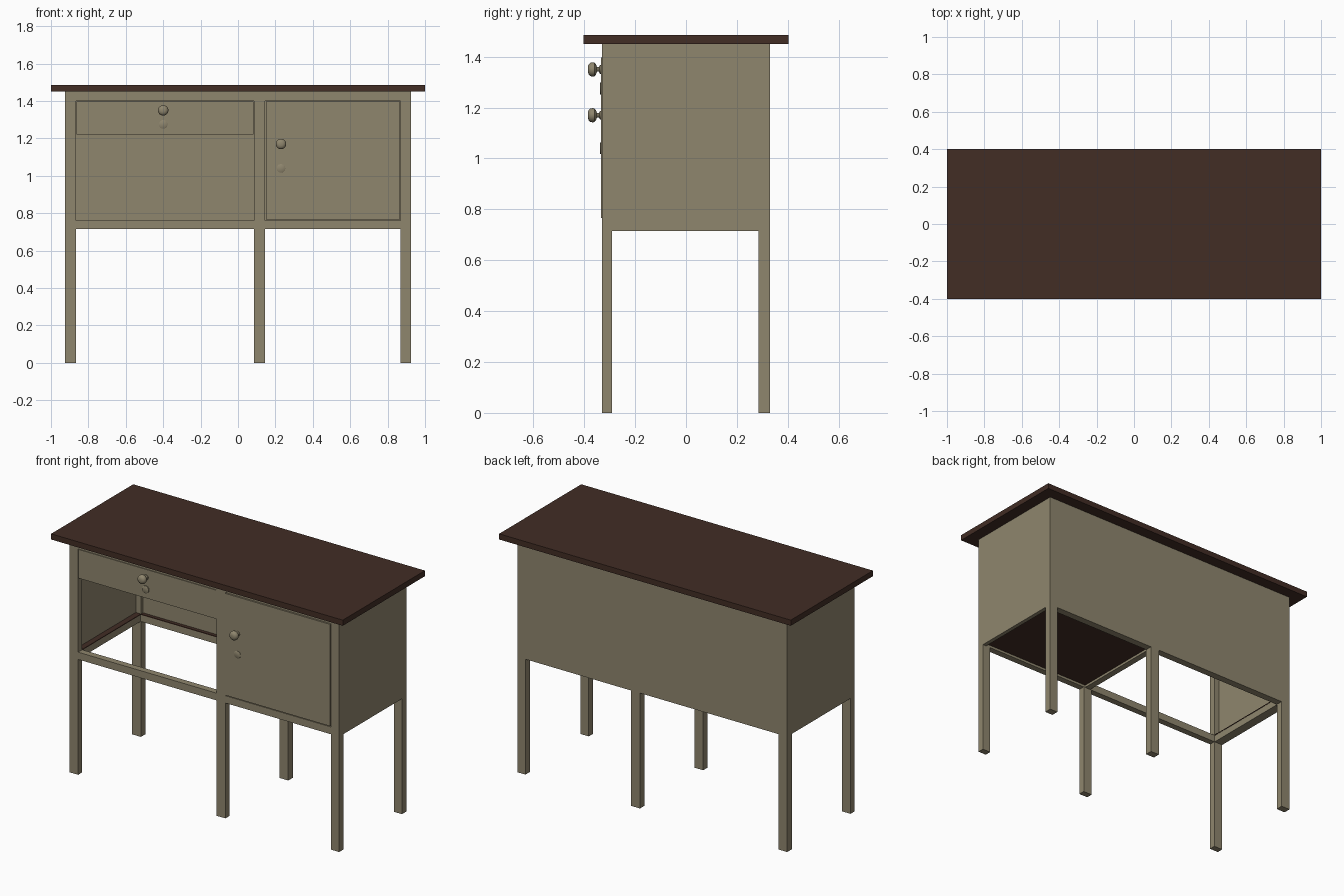
import bpy, bmesh, math

if "Cube" in bpy.data.objects:
    bpy.data.objects.remove(bpy.data.objects["Cube"])


def material(name, rgb):
    m = bpy.data.materials.new(name)
    m.diffuse_color = (*rgb, 1)
    m.use_nodes = True
    m.node_tree.nodes["Principled BSDF"].inputs["Base Color"].default_value = m.diffuse_color
    return m


PAINT = material("khaki paint", (0.275, 0.238, 0.155))
WOOD = material("dark brown wood", (0.054, 0.026, 0.018))


def add_object(name, bm, mat):
    me = bpy.data.meshes.new(name)
    bmesh.ops.recalc_face_normals(bm, faces=bm.faces)
    bm.to_mesh(me)
    bm.free()
    me.materials.append(mat)
    ob = bpy.data.objects.new(name, me)
    bpy.context.collection.objects.link(ob)
    return ob


def box(name, x, y, z, mat=PAINT):
    bm = bmesh.new()
    bmesh.ops.create_cube(bm, size=1)
    for v in bm.verts:
        for i, (a, b) in enumerate((x, y, z)):
            v.co[i] = a + (v.co[i] + 0.5) * (b - a)
    return add_object(name, bm, mat)


def lathe(name, x, z, profile, mat=PAINT, n=24):
    # turned part about the y axis; profile holds (radius, y)
    bm = bmesh.new()
    rings = [[bm.verts.new((x + r * math.cos(2 * math.pi * k / n), y,
                            z + r * math.sin(2 * math.pi * k / n))) for k in range(n)]
             for r, y in profile]
    for a, b in zip(rings, rings[1:]):
        for k in range(n):
            j = (k + 1) % n
            bm.faces.new((a[k], a[j], b[j], b[k]))
    bm.faces.new(rings[0])
    bm.faces.new(rings[-1])
    ob = add_object(name, bm, mat)
    bpy.context.view_layer.objects.active = ob
    ob.select_set(True)
    bpy.ops.object.shade_smooth_by_angle(angle=math.radians(40))
    ob.select_set(False)
    return ob


F, B = -0.33, 0.33            # front and back of the body
Z0, Z1 = 0.715, 1.45          # underside and top of the body
posts = {"left": (-0.925, -0.865), "middle": (0.085, 0.145), "right": (0.87, 0.925)}

# Table top
box("table_top", (-1, 1), (-0.402, 0.402), (1.45, 1.485), WOOD)

# Six legs running up to the top
for side, x in posts.items():
    box(side + "_front_leg", x, (F, -0.29), (0, Z1))
    box(side + "_back_leg", x, (0.285, B), (0, Z1))

# Side, back and divider panels
box("left_side_panel", (-0.925, -0.90), (-0.29, 0.285), (Z0, Z1))
box("right_side_panel", (0.90, 0.925), (-0.29, 0.285), (Z0, Z1))
box("divider_panel", (0.095, 0.135), (-0.29, 0.285), (Z0, Z1))
for name, a, b in (("left", -0.865, 0.085), ("right", 0.145, 0.87)):
    box(name + "_back_panel", (a, b), (0.305, B), (Z0, Z1))
    # Front and back rails
    box(name + "_bottom_front_rail", (a, b), (F, -0.29), (Z0, 0.76))
    box(name + "_top_front_rail", (a, b), (F, -0.29), (1.40, Z1))
    box(name + "_bottom_back_rail", (a, b), (0.285, 0.305), (Z0, 0.757))
box("left_bottom_side_rail", (-0.90, -0.867), (-0.29, 0.285), (Z0, 0.757))

# Brown ledge around the open bay
box("side_ledge", (-0.90, -0.865), (-0.29, 0.285), (0.757, 0.762), WOOD)
box("back_ledge", (-0.865, 0.085), (0.283, 0.305), (0.757, 0.762), WOOD)

# Cabinet floor and drawer bottom
box("cabinet_floor", (0.135, 0.90), (-0.29, 0.305), (0.73, 0.75), WOOD)
box("drawer_bottom", (-0.86, 0.08), (-0.30, 0.28), (1.225, 1.24), WOOD)

# Drawer front and cabinet door
box("drawer_front", (-0.863, 0.083), (-0.331, -0.30), (1.22, 1.398))
box("cabinet_door", (0.149, 0.866), (-0.335, -0.305), (0.766, 1.397))

# Knobs with their keyhole plates
knob = [(0.017, -0.32), (0.017, -0.338), (0.009, -0.342), (0.009, -0.350),
        (0.020, -0.354), (0.027, -0.360), (0.028, -0.368), (0.026, -0.376),
        (0.019, -0.383), (0.009, -0.386)]
plate = [(0.023, -0.325), (0.023, -0.337), (0.020, -0.339)]
for name, x, kz, pz in (("drawer", -0.40, 1.35, 1.275), ("door", 0.23, 1.17, 1.04)):
    lathe(name + "_knob", x, kz, knob)
    lathe(name + "_keyhole_plate", x, pz, plate)
